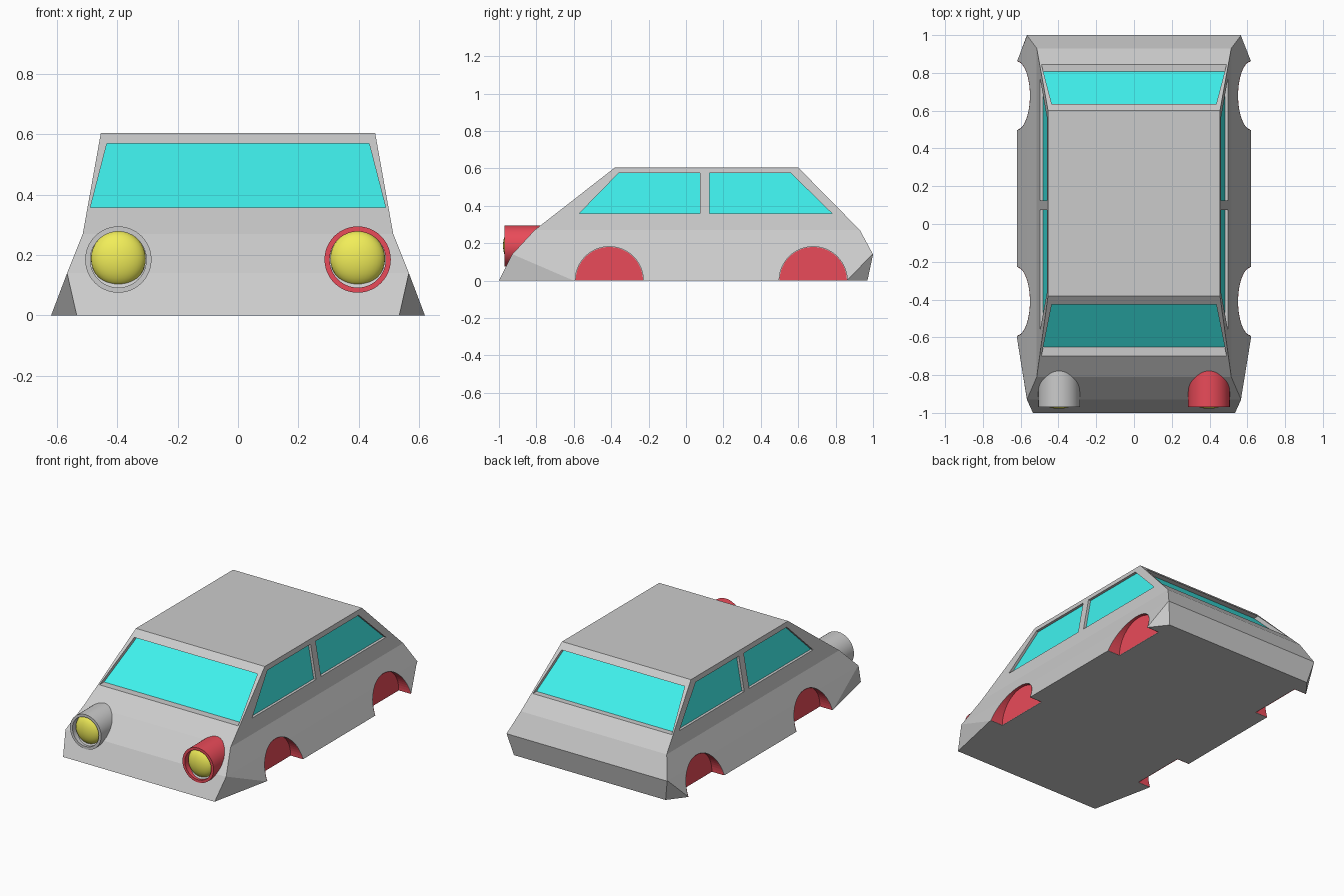
import bpy, bmesh, math
from mathutils import Vector, Matrix

if "Cube" in bpy.data.objects:
    bpy.data.objects.remove(bpy.data.objects["Cube"])


def paint(name, rgb):
    m = bpy.data.materials.new(name)
    m.diffuse_color = (*rgb, 1)
    m.use_nodes = True
    m.node_tree.nodes["Principled BSDF"].inputs["Base Color"].default_value = m.diffuse_color
    return m


CYAN = paint("cyan", (0.05, 0.88, 0.85))
RED = paint("red", (0.82, 0.07, 0.1))
YELLOW = paint("yellow", (0.88, 0.85, 0.1))


def add(name, bm, mat=None, mirror=False):
    me = bpy.data.meshes.new(name)
    bm.to_mesh(me)
    bm.free()
    ob = bpy.data.objects.new(name, me)
    bpy.context.collection.objects.link(ob)
    if mat:
        me.materials.append(mat)
    if mirror:
        ob.modifiers.new("mirror", 'MIRROR').use_mirror_merge = False
    return ob


def loft(rings):
    bm = bmesh.new()
    vs = [[bm.verts.new(p) for p in r] for r in rings]
    n = len(vs[0])
    for a, b in zip(vs, vs[1:]):
        for i in range(n):
            bm.faces.new((a[i], a[(i + 1) % n], b[(i + 1) % n], b[i]))
    bm.faces.new(vs[0][::-1])
    bm.faces.new(vs[-1])
    bmesh.ops.recalc_face_normals(bm, faces=bm.faces)
    return bm


def cut(body, cutter):
    m = body.modifiers.new("cut", 'BOOLEAN')
    m.operation = 'DIFFERENCE'
    m.solver = 'EXACT'
    m.object = cutter
    bpy.context.view_layer.update()
    bpy.context.view_layer.objects.active = body
    bpy.ops.object.modifier_apply(modifier=m.name)
    bpy.data.objects.remove(cutter)


# Body shell: z, then right-hand outline from front to back
levels = [
    (0.00, [(.535, -1), (.62, -.6), (.62, .86), (.535, .97)]),
    (0.14, [(.567, -.93), (.567, -.925), (.567, .995), (.567, 1)]),
    (0.27, [(.515, -.81), (.515, -.805), (.515, .925), (.515, .93)]),
    (0.605, [(.455, -.38), (.455, -.375), (.455, .595), (.455, .60)]),
]
body = add("body", loft([[(x, y, z) for x, y in h] + [(-x, y, z) for x, y in h[::-1]]
                         for z, h in levels]))


# Surface positions of the upper body at height z
def upper(z, low, high):
    return low + (high - low) * (z - .27) / .335


def window(name, pts, inward, inset, mirror=False):
    d = Vector(inward)

    def slab(a, b):
        return loft([[Vector(p) + d * t for p in pts] for t in (a, b)])
    cut(body, add("cutter", slab(-.1, inset), mirror=mirror))
    add(name, slab(inset - .003, inset + .01), CYAN, mirror)


# Front and rear screens
screen = [(-.49, .357), (.49, .357), (.435, .57), (-.435, .57)]
window("windscreen", [(x, upper(z, -.81, -.38), z) for x, z in screen], (0, 1, 0), .05)
window("rear_screen", [(x, upper(z, .93, .60), z) for x, z in screen], (0, -1, 0), .04)

# Side windows, both sides
sides = {"front_side_windows": [(-.57, .36), (.075, .36), (.075, .575), (-.36, .575)],
         "rear_side_windows": [(.125, .36), (.78, .36), (.56, .575), (.125, .575)]}
for name, outline in sides.items():
    window(name, [(upper(z, .515, .455), y, z) for y, z in outline], (-1, 0, 0), .02, True)


# Wheel arches with red lining
def flank(z):
    return .62 - .379 * z if z < .14 else .567 - .4 * (z - .14)


for name, yc in (("front_wheel_arches", -.41), ("rear_wheel_arches", .68)):
    bm = bmesh.new()
    bmesh.ops.create_cone(bm, cap_ends=True, segments=64, radius1=.182, radius2=.182, depth=.2,
                          matrix=Matrix.Translation((.63, yc, 0)) @ Matrix.Rotation(math.pi / 2, 4, 'Y'))
    cut(body, add("cutter", bm, mirror=True))
    bm = bmesh.new()
    outer, inner = [], []
    for i in range(33):
        a = math.pi * i / 32
        y, z = yc + .18 * math.cos(a), .18 * math.sin(a)
        outer.append(bm.verts.new((flank(z), y, z)))
        inner.append(bm.verts.new((.533, y, z)))
    for i in range(32):
        bm.faces.new((outer[i], outer[i + 1], inner[i + 1], inner[i]))
    bm.faces.new(inner)
    add(name, bm, RED, True)

# Headlight housings (one grey, one red) and lenses
for name, xc, mat in (("left_headlight_housing", -.397, None), ("right_headlight_housing", .397, RED)):
    bm = bmesh.new()
    prof = [bm.verts.new((xc + r, y, .185)) for r, y in
            ((.11, -.97), (.11, -.76), (.093, -.76), (.093, -.97))]
    edges = [bm.edges.new((prof[i], prof[(i + 1) % 4])) for i in range(4)]
    bmesh.ops.spin(bm, geom=prof + edges, cent=(xc, 0, .185), axis=(0, 1, 0),
                   angle=2 * math.pi, steps=48)
    bmesh.ops.remove_doubles(bm, verts=bm.verts, dist=1e-4)
    bmesh.ops.recalc_face_normals(bm, faces=bm.faces)
    ob = add(name, bm, mat)
    bpy.ops.object.select_all(action='DESELECT')
    ob.select_set(True)
    bpy.context.view_layer.objects.active = ob
    bpy.ops.object.shade_smooth_by_angle()

bm = bmesh.new()
bmesh.ops.create_uvsphere(bm, u_segments=32, v_segments=16, radius=1,
                          matrix=Matrix.Translation((.397, -.93, .188)) @ Matrix.Diagonal((.091, .048, .091, 1)))
for f in bm.faces:
    f.smooth = True
add("headlight_lenses", bm, YELLOW, True)
